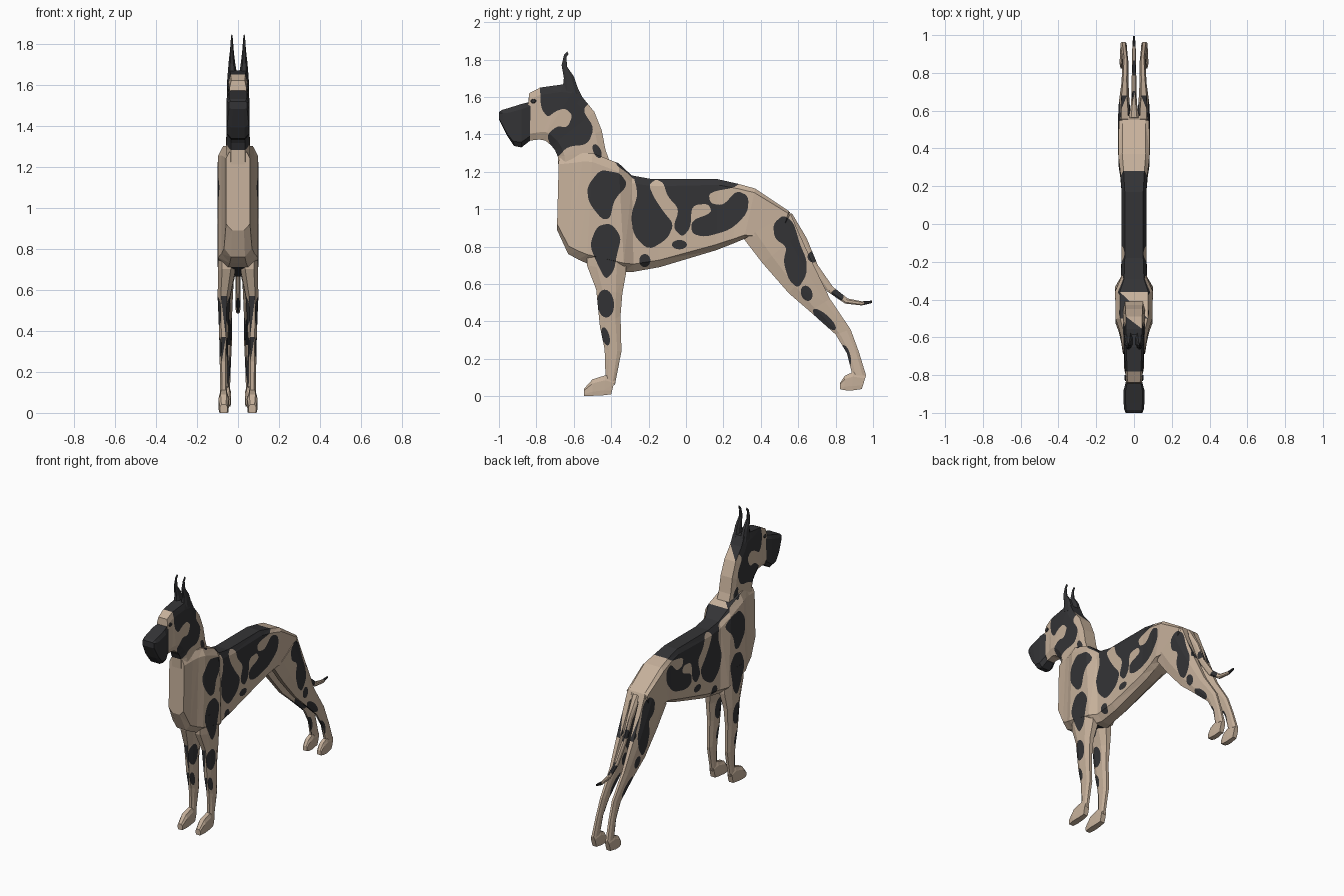
import bpy, bmesh, math
from mathutils import Vector
from mathutils.geometry import delaunay_2d_cdt


def material(name, rgb):
    m = bpy.data.materials.new(name)
    m.diffuse_color = (*rgb, 1)
    return m


TAN = material("tan_coat", (0.57, 0.44, 0.33))
DARK = material("dark_coat", (0.034, 0.034, 0.037))


# ---- coat patches: closed outlines in the side (y, z) plane ----
def smooth(pts):
    for _ in range(2):
        pts = [Vector(a) * (1 - k) + Vector(b) * k
               for a, b in zip(pts, pts[1:] + pts[:1]) for k in (0.2, 0.8)]
    return pts


def oval(y, z, ry, rz, tilt=0):
    c, s = math.cos(math.radians(tilt)), math.sin(math.radians(tilt))
    pts = []
    for i in range(20):
        a = i * math.tau / 20
        u, v = ry * math.cos(a), rz * math.sin(a)
        pts.append(Vector((y + u * c - v * s, z + u * s + v * c)))
    return pts


head_patch = [(-.78, 1.63), (-.775, 1.54), (-.74, 1.49), (-.695, 1.525), (-.645, 1.54),
              (-.605, 1.50), (-.635, 1.435), (-.69, 1.445), (-.745, 1.395), (-.72, 1.33),
              (-.69, 1.27), (-.635, 1.335), (-.525, 1.345), (-.49, 1.435), (-.555, 1.53),
              (-.50, 1.585), (-.54, 1.68), (-.64, 1.74), (-.78, 1.70)]
saddle = [(-.29, 1.21), (-.255, 1.08), (-.295, .97), (-.28, .86), (-.2, .78), (-.10, .84),
          (-.065, .92), (-.12, .985), (-.17, 1.06), (-.2, 1.13), (-.16, 1.16), (-.12, 1.14),
          (-.1, 1.07), (-.035, 1.0), (-.07, .9), (-.02, .85), (.025, .9), (.03, 1.02),
          (.12, 1.03), (.14, .98), (.03, .94), (.03, .87), (.1, .85), (.24, .89),
          (.33, .98), (.335, 1.07), (.27, 1.10), (.2, 1.02), (.13, 1.03), (.12, 1.09),
          (.285, 1.12), (.29, 1.2), (0, 1.23)]
withers = [(-.38, 1.32), (-.38, 1.24), (-.31, 1.19), (-.27, 1.15), (-.25, 1.28)]
shoulder = [(-.53, 1.12), (-.52, 1.035), (-.45, .945), (-.405, .95), (-.385, 1.05),
            (-.31, 1.13), (-.35, 1.19), (-.395, 1.2), (-.46, 1.21)]
upper_arm = [(-.475, .91), (-.4, .925), (-.345, .85), (-.37, .755), (-.385, .67),
             (-.43, .62), (-.48, .72), (-.515, .81)]
thigh = [(.465, .92), (.52, .97), (.575, .93), (.61, .81), (.645, .73), (.645, .65),
         (.6, .575), (.55, .62), (.52, .72), (.54, .8), (.475, .84)]
PATCHES = [smooth(p) for p in (head_patch, saddle, withers, shoulder, upper_arm, thigh)]
PATCHES += [oval(*o) for o in (
    (-.475, 1.31, .02, .04, 25), (-.22, .725, .03, .035), (-.035, .81, .04, .025),
    (-.43, .495, .045, .075, 5), (-.43, .32, .02, .05, 15), (.645, .55, .03, .042, 20),
    (.74, .41, .08, .026, -42), (.855, .215, .024, .06, 15), (.68, .745, .03, .03),
    (.81, .54, .035, .03, -35), (.985, .505, .035, .03))]


def inside(p, poly):
    hit = False
    for a, b in zip(poly, poly[1:] + poly[:1]):
        if (a.y > p.y) != (b.y > p.y) and p.x < a.x + (p.y - a.y) * (b.x - a.x) / (b.y - a.y):
            hit = not hit
    return hit


def is_dark(p):
    return int(any(inside(p, poly) for poly in PATCHES))


# Split each triangle along the patch outlines and colour the pieces
def paint(bm):
    out = bmesh.new()

    def add(cos, dark):
        out.faces.new([out.verts.new(c) for c in cos]).material_index = dark

    for f in bm.faces:
        n, cos = f.normal, [v.co.copy() for v in f.verts]
        if f.calc_area() < 1e-8:
            continue
        if abs(n.x) < 0.08:
            c = f.calc_center_median()
            add(cos, is_dark(Vector((c.y, c.z))))
            continue
        flat = [Vector((c.y, c.z)) for c in cos]
        if n.x < 0:
            flat.reverse()
        lo = [min(p[i] for p in flat) for i in (0, 1)]
        hi = [max(p[i] for p in flat) for i in (0, 1)]
        pts, edges = list(flat), []
        for poly in PATCHES:
            if all(min(p[i] for p in poly) < hi[i] and max(p[i] for p in poly) > lo[i]
                   for i in (0, 1)):
                k, m = len(pts), len(poly)
                pts += poly
                edges += [(k + i, k + (i + 1) % m) for i in range(m)]
        vs, _, faces, _, _, orig = delaunay_2d_cdt(pts, edges, [[0, 1, 2]], 1, 1e-6)
        for face, ids in zip(faces, orig):
            if 0 not in ids:
                continue
            c2 = sum((vs[i] for i in face), Vector((0, 0))) / len(face)
            new = [Vector((cos[0].x - (n.y * (vs[i].x - cos[0].y)
                                       + n.z * (vs[i].y - cos[0].z)) / n.x,
                           vs[i].x, vs[i].y)) for i in face]
            add(new[::-1] if n.x < 0 else new, is_dark(c2))
    bmesh.ops.remove_doubles(out, verts=out.verts, dist=1e-5)
    return out


# Loft eight-sided rings; section = (y, z, y, z across the limb, half width, centre x)
def loft(name, sections, inset=.25, ends=(.5, .5), side=1, solid=None):
    bm, rings = bmesh.new(), []
    for ya, za, yb, zb, hw, *xc in sections:
        x0 = xc[0] * side if xc else 0
        prof = ((0, ends[0]), (inset, 1), (1 - inset, 1), (1, ends[1]))
        ring = [(t, f) for t, f in prof] + [(t, -f) for t, f in reversed(prof)]
        rings.append([bm.verts.new((x0 + f * hw, ya + (yb - ya) * t, za + (zb - za) * t))
                      for t, f in ring])
    for r, q in zip(rings, rings[1:]):
        for i in range(8):
            j = (i + 1) % 8
            bm.faces.new((r[i], r[j], q[j], q[i]))
    bm.faces.new(rings[0])
    bm.faces.new(rings[-1])
    bmesh.ops.recalc_face_normals(bm, faces=bm.faces)
    if not solid:
        bmesh.ops.triangulate(bm, faces=bm.faces)
        bm.normal_update()
        bm = paint(bm)
    me = bpy.data.meshes.new(name)
    bm.to_mesh(me)
    for m in ([solid] if solid else [TAN, DARK]):
        me.materials.append(m)
    ob = bpy.data.objects.new(name, me)
    bpy.context.collection.objects.link(ob)
    return ob


# ---- trunk, neck and head ----
loft("torso", [(-.69, .89, -.68, 1.27, .058), (-.63, .76, -.60, 1.29, .068),
               (-.575, .73, -.55, 1.30, .08), (-.53, .71, -.50, 1.30, .097),
               (-.33, .665, -.36, 1.245, .10), (-.28, .665, -.29, 1.18, .07),
               (-.14, .69, -.18, 1.16, .065), (.16, .78, .17, 1.16, .065),
               (.25, .815, .28, 1.135, .073), (.31, .84, .37, 1.11, .083),
               (.50, .83, .55, .99, .08), (.57, .85, .575, .94, .04)],
     inset=.08, ends=(.5, .75))
loft("neck_and_skull", [(-.68, 1.18, -.38, 1.18, .058), (-.685, 1.28, -.43, 1.315, .058),
                        (-.70, 1.315, -.45, 1.42, .056), (-.72, 1.34, -.49, 1.52, .054),
                        (-.75, 1.365, -.555, 1.60, .054), (-.77, 1.37, -.585, 1.66, .054),
                        (-.785, 1.372, -.65, 1.668, .052), (-.80, 1.37, -.78, 1.65, .045),
                        (-.855, 1.365, -.838, 1.62, .041), (-.86, 1.365, -.845, 1.56, .041)],
     inset=.14, ends=(.6, .8))
loft("muzzle", [(-.835, 1.365, -.83, 1.575, .042), (-.88, 1.33, -.88, 1.562, .055),
                (-.92, 1.338, -.95, 1.54, .055), (-.955, 1.39, -.985, 1.53, .052),
                (-1.0, 1.48, -1.0, 1.518, .044)], inset=.12, ends=(.6, .8), solid=DARK)
loft("tail", [(.53, .90, .565, .98, .03), (.60, .82, .645, .845, .016),
              (.67, .68, .705, .70, .013), (.755, .56, .785, .585, .012),
              (.85, .495, .865, .522, .011), (.94, .485, .94, .507, .009),
              (.995, .498, .995, .511, .005)])

# ---- mirrored pairs ----
for side, tag in ((1, "right"), (-1, "left")):
    loft("front_leg_" + tag, [(-.53, .82, -.32, .82, .044, .055), (-.53, .70, -.32, .66, .042, .056),
                              (-.48, .57, -.34, .55, .030, .069), (-.46, .37, -.35, .43, .022, .07),
                              (-.435, .25, -.345, .24, .019, .07), (-.43, .09, -.38, .06, .017, .07)],
         side=side)
    loft("front_paw_" + tag, [(-.40, .01, -.38, .09, .018, .07), (-.44, .005, -.43, .112, .022, .07),
                              (-.50, .002, -.50, .09, .025, .07), (-.545, 0, -.545, .04, .018, .07)],
         ends=(.9, .6), side=side)
    loft("hind_leg_" + tag, [(.31, .84, .555, .985, .035, .05), (.41, .71, .605, .87, .035, .05),
                             (.55, .55, .68, .705, .028, .052), (.66, .455, .77, .52, .019, .048),
                             (.80, .33, .88, .357, .015, .045), (.86, .23, .925, .235, .015, .05),
                             (.89, .11, .963, .11, .016, .055)], side=side)
    loft("hind_paw_" + tag, [(.94, .038, .963, .112, .016, .055), (.885, .03, .895, .13, .02, .055),
                             (.845, .032, .85, .11, .021, .055), (.823, .038, .823, .07, .016, .055)],
         ends=(.9, .6), side=side)
    loft("ear_" + tag, [(-.66, 1.64, -.565, 1.61, .025, .027), (-.653, 1.70, -.60, 1.71, .016, .03),
                        (-.665, 1.77, -.635, 1.76, .009, .03), (-.652, 1.825, -.64, 1.812, .005, .03),
                        (-.635, 1.843, -.628, 1.83, .003, .03)], side=side, solid=DARK)
    # eye
    loft("eye_" + tag, [(-.832, 1.578, -.828, 1.582, .006, .041), (-.823, 1.566, -.821, 1.59, .008, .042),
                        (-.809, 1.566, -.811, 1.59, .008, .043), (-.80, 1.576, -.80, 1.58, .006, .043)],
         side=side, solid=DARK)
